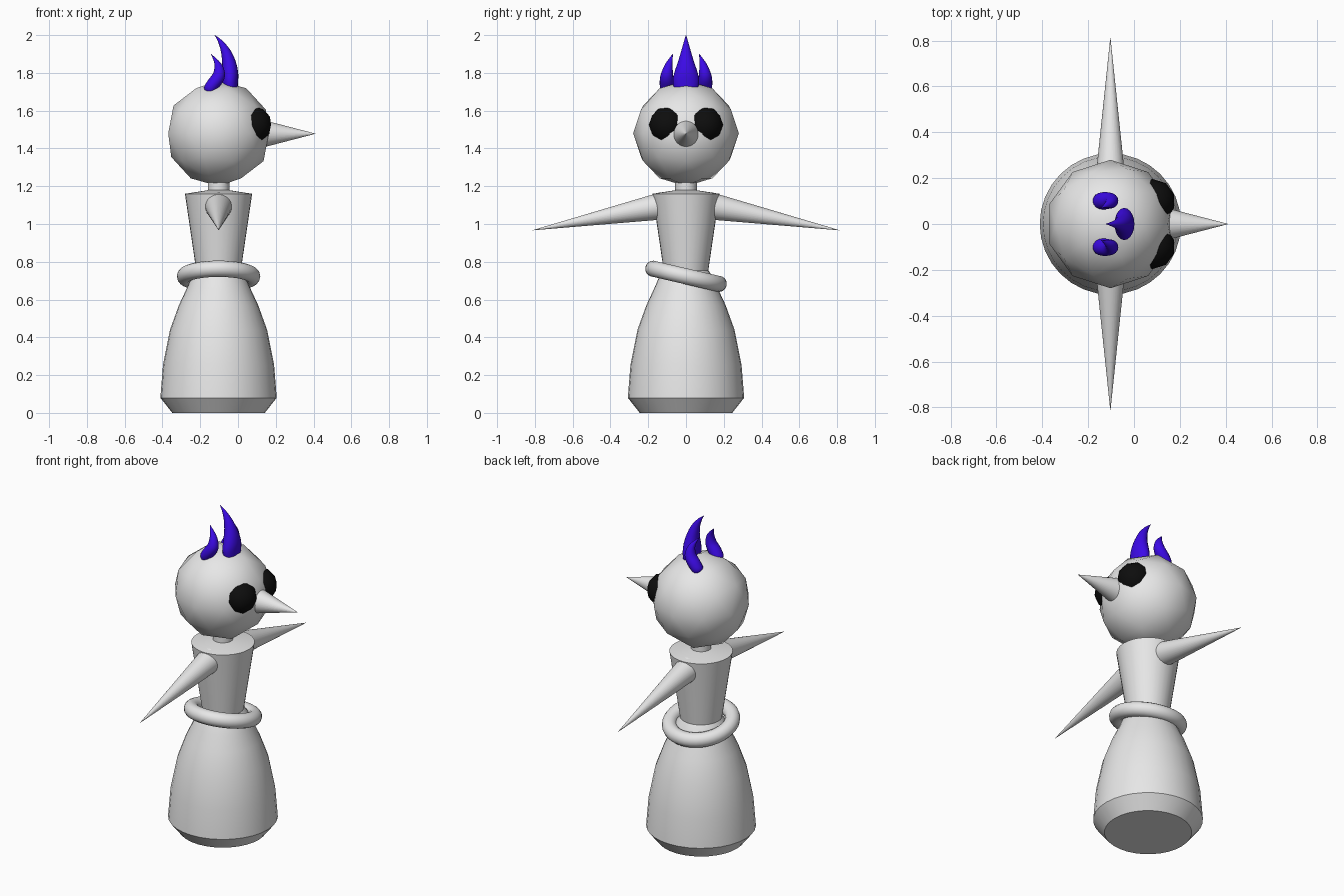
import bpy, bmesh, math
from mathutils import Vector, Matrix

if "Cube" in bpy.data.objects:
    bpy.data.objects.remove(bpy.data.objects["Cube"])

CX = -0.103          # body axis
HEAD = Vector((CX, 0, 1.48))


def material(name, rgb):
    m = bpy.data.materials.new(name)
    m.diffuse_color = (*rgb, 1)
    m.use_nodes = True
    m.node_tree.nodes["Principled BSDF"].inputs["Base Color"].default_value = m.diffuse_color
    return m


GREY = material("light_grey", (0.8, 0.8, 0.8))
BLACK = material("black", (0.004, 0.004, 0.004))
VIOLET = material("blue_violet", (0.045, 0.003, 0.8))


def finish(name, bm, mat, angle=35):
    bmesh.ops.recalc_face_normals(bm, faces=bm.faces)
    me = bpy.data.meshes.new(name)
    bm.to_mesh(me)
    bm.free()
    me.materials.append(mat)
    ob = bpy.data.objects.new(name, me)
    bpy.context.collection.objects.link(ob)
    bpy.ops.object.select_all(action='DESELECT')
    ob.select_set(True)
    bpy.context.view_layer.objects.active = ob
    bpy.ops.object.shade_smooth_by_angle(angle=math.radians(angle))
    return ob


def loft(name, rows, mat, n=32, angle=35):
    """Stack of horizontal ellipses: (x, y, z, rx, ry)."""
    bm = bmesh.new()
    rings = []
    for x, y, z, rx, ry in rows:
        rings.append([bm.verts.new((x + rx * math.cos(2 * math.pi * i / n),
                                    y + ry * math.sin(2 * math.pi * i / n), z))
                      for i in range(n)])
    for a, b in zip(rings, rings[1:]):
        for i in range(n):
            j = (i + 1) % n
            bm.faces.new((a[i], a[j], b[j], b[i]))
    bm.faces.new(rings[0])
    bm.faces.new(rings[-1])
    return finish(name, bm, mat, angle)


def lathe(name, profile, mat):
    return loft(name, [(CX, 0, z, r, r) for r, z in profile], mat)


def cone(name, base, tip, r, mat):
    base, tip = Vector(base), Vector(tip)
    d = tip - base
    bm = bmesh.new()
    bmesh.ops.create_cone(bm, cap_ends=True, segments=32, radius1=r, radius2=0.0005,
                          depth=d.length,
                          matrix=Matrix.Translation((base + tip) / 2)
                          @ d.to_track_quat('Z', 'Y').to_matrix().to_4x4())
    return finish(name, bm, mat)


def ball(name, centre, r, mat):
    bm = bmesh.new()
    bmesh.ops.create_icosphere(bm, subdivisions=2, radius=r,
                               matrix=Matrix.Translation(centre))
    return finish(name, bm, mat, 60)


def smooth_rows(rows, steps=4):
    """Catmull-Rom resampling of loft rows."""
    out = []
    v = [Vector(r) for r in rows]
    for i in range(len(v) - 1):
        p0, p1, p2, p3 = v[max(i - 1, 0)], v[i], v[i + 1], v[min(i + 2, len(v) - 1)]
        for s in range(steps):
            t = s / steps
            out.append(0.5 * (2 * p1 + (p2 - p0) * t + (2 * p0 - 5 * p1 + 4 * p2 - p3) * t * t
                              + (3 * p1 - p0 - 3 * p2 + p3) * t ** 3))
    return out + [v[-1]]


# Skirt, torso and neck
lathe("skirt", [(0.245, 0), (0.308, 0.08), (0.294, 0.255), (0.257, 0.44),
                (0.21, 0.57), (0.168, 0.66), (0.142, 0.72), (0.118, 0.755)], GREY)
lathe("torso", [(0.116, 0.74), (0.178, 1.16), (0.05, 1.18)], GREY)
lathe("neck", [(0.057, 1.15), (0.057, 1.26)], GREY)

# Tilted waist ring
bpy.ops.mesh.primitive_torus_add(major_radius=0.178, minor_radius=0.043,
                                 major_segments=40, minor_segments=14,
                                 location=(CX, 0, 0.723),
                                 rotation=(math.radians(-13), 0, 0))
ring = bpy.context.object
ring.name = "waist_ring"
ring.data.materials.append(GREY)
bpy.ops.object.shade_smooth_by_angle(angle=math.radians(60))

# Head and nose
ball("head", HEAD, 0.28, GREY)
cone("nose", (0.135, 0, 1.478), (0.41, 0, 1.478), 0.072, GREY)

# Tufts: (x, y, z, rx, ry)
loft("middle_tuft", smooth_rows([
    (-0.04, 0, 1.68, 0.035, 0.055), (-0.042, 0, 1.75, 0.042, 0.07),
    (-0.042, 0, 1.80, 0.043, 0.062), (-0.048, 0, 1.86, 0.036, 0.042),
    (-0.066, 0, 1.92, 0.026, 0.024), (-0.095, 0, 1.97, 0.013, 0.01),
    (-0.123, 0, 2.0, 0.001, 0.001)]), VIOLET, 20, 70)

for side, s in (("left", 1), ("right", -1)):
    cone(side + "_arm", (CX, 0.12 * s, 1.097), (CX, 0.812 * s, 0.967), 0.073, GREY)
    n = Vector((0.86, 0.46 * s, 0.21)).normalized()
    ball(side + "_eye", HEAD + n * 0.215, 0.097, BLACK)
    loft(side + "_tuft", smooth_rows([
        (-0.148, 0.1 * s, 1.69, 0.018, 0.025), (-0.142, 0.1 * s, 1.72, 0.038, 0.037),
        (-0.118, 0.102 * s, 1.76, 0.042, 0.037), (-0.1, 0.1 * s, 1.80, 0.031, 0.031),
        (-0.107, 0.09 * s, 1.85, 0.018, 0.018), (-0.143, 0.07 * s, 1.90, 0.001, 0.001)]),
        VIOLET, 16, 70)
